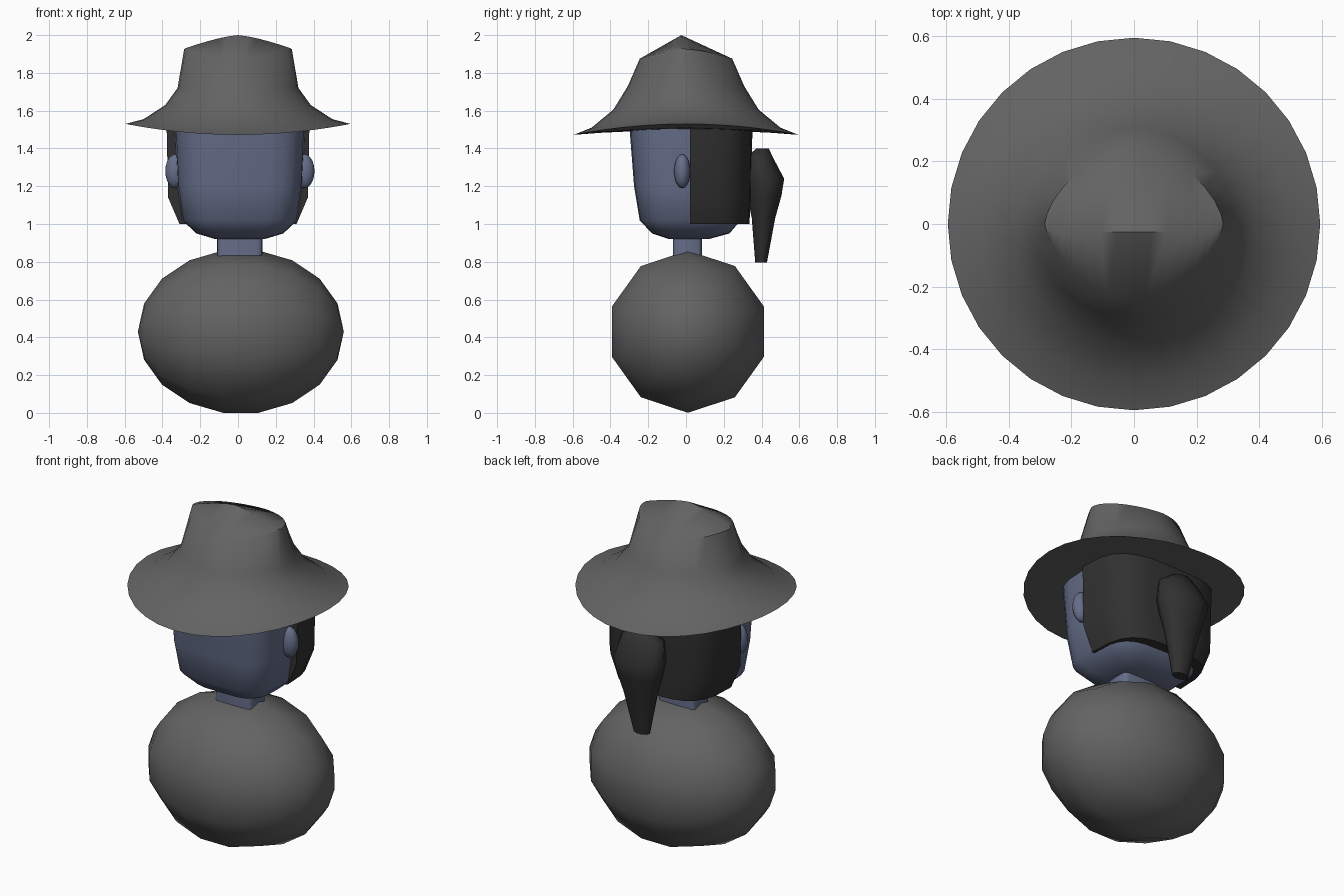
import bpy, bmesh, math
from math import cos, sin, pi
from mathutils import Matrix

if "Cube" in bpy.data.objects:
    bpy.data.objects.remove(bpy.data.objects["Cube"])

CX = 0.01


def material(name, rgb):
    m = bpy.data.materials.new(name)
    m.diffuse_color = (*rgb, 1)
    m.use_nodes = True
    m.node_tree.nodes["Principled BSDF"].inputs["Base Color"].default_value = m.diffuse_color
    return m


skin = material("skin", (0.13, 0.155, 0.25))
cloth = material("dark_grey", (0.125, 0.125, 0.125))
black = material("black", (0.03, 0.03, 0.03))


def finish(name, bm, mat, angle=40):
    bmesh.ops.remove_doubles(bm, verts=bm.verts, dist=1e-4)
    bmesh.ops.recalc_face_normals(bm, faces=bm.faces)
    me = bpy.data.meshes.new(name)
    bm.to_mesh(me)
    bm.free()
    ob = bpy.data.objects.new(name, me)
    bpy.context.collection.objects.link(ob)
    me.materials.append(mat)
    bpy.ops.object.select_all(action='DESELECT')
    ob.select_set(True)
    bpy.context.view_layer.objects.active = ob
    bpy.ops.object.shade_smooth_by_angle(angle=math.radians(angle))
    return ob


def loft(name, rings, mat, first=True, last=True, angle=40):
    bm = bmesh.new()
    vs = [[bm.verts.new(p) for p in ring] for ring in rings]
    n = len(vs[0])
    for a, b in zip(vs, vs[1:]):
        for i in range(n):
            j = (i + 1) % n
            bm.faces.new((a[i], a[j], b[j], b[i]))
    if first:
        bm.faces.new(vs[0])
    if last:
        bm.faces.new(vs[-1])
    return finish(name, bm, mat, angle)


def rounded(t, e):
    c, s = cos(t), sin(t)
    return (math.copysign(abs(c) ** (2 / e), c), math.copysign(abs(s) ** (2 / e), s))


def ring(z, rx, y0, y1, n=24, e=3.6):
    pts = [rounded(2 * pi * i / n, e) for i in range(n)]
    return [(CX + rx * x, (y0 + y1) / 2 + (y1 - y0) / 2 * y, z) for x, y in pts]


def ellipsoid(name, centre, radii, segs, rings, mat, turn=None, angle=60):
    bm = bmesh.new()
    bmesh.ops.create_uvsphere(bm, u_segments=segs, v_segments=rings, radius=1)
    if turn:
        bm.transform(turn)
    bm.transform(Matrix.Translation(centre) @ Matrix.Diagonal((*radii, 1)))
    return finish(name, bm, mat, angle)


# Round body, poles on the x axis, vertex row at the top
turn = Matrix.Rotation(pi / 10, 4, 'X') @ Matrix.Rotation(pi / 2, 4, 'Y')
ellipsoid("body", (0.015, 0.01, 0.43), (0.545, 0.43, 0.436), 10, 9, cloth, turn)

# Neck
loft("neck", [ring(0.78, 0.12, -0.07, 0.085, 16, 7), ring(1.0, 0.12, -0.07, 0.085, 16, 7)], skin)

# Head
loft("head", [ring(*r) for r in (
    (0.92, 0.13, -0.09, 0.12), (0.95, 0.23, -0.18, 0.23), (1.02, 0.305, -0.245, 0.29),
    (1.2, 0.33, -0.275, 0.32), (1.52, 0.345, -0.30, 0.335))], skin, angle=60)

# Ears
for side, label in ((-1, "left"), (1, "right")):
    ellipsoid("ear_" + label, (CX + side * 0.342, -0.02, 1.28), (0.053, 0.043, 0.09), 16, 10, skin)

# Hair around the back of the head
hair = []
for z, rx, y1 in ((1.0, 0.31, 0.335), (1.14, 0.37, 0.345), (1.52, 0.378, 0.352)):
    pts = [rounded(pi * i / 12, 3.2) for i in range(13)]
    hair.append([(rx * x, 0.02 + (y1 - 0.02) * max(y, 0), z) for x, y in pts])
loft("back_hair", hair, black)

# Ponytail
loft("ponytail", [ring(z, rx, y0, y1, 10, 2) for z, rx, y0, y1 in (
    (0.795, 0.05, 0.365, 0.43), (1.03, 0.105, 0.345, 0.475), (1.15, 0.14, 0.32, 0.51),
    (1.24, 0.16, 0.31, 0.525), (1.35, 0.135, 0.315, 0.465), (1.40, 0.06, 0.37, 0.44))], black, angle=60)

# Hat: underside, curved brim rising at the sides, crown pinched to a crosswise ridge
hat = []
for rx, zx, ry, zy, yc, e in (
        (0.30, 1.50, 0.30, 1.49, 0, 2), (0.45, 1.508, 0.45, 1.483, 0, 2),
        (0.595, 1.53, 0.595, 1.472, 0, 2), (0.50, 1.555, 0.50, 1.51, 0, 2),
        (0.385, 1.63, 0.385, 1.605, 0, 2), (0.32, 1.72, 0.308, 1.73, 0, 1.9),
        (0.285, 1.925, 0.245, 1.875, 0, 1.6), (0.278, 1.93, 0, 2.0, -0.025, 2)):
    pts = []
    for i in range(32):
        t = 2 * pi * i / 32
        x, y = rounded(t, e)
        pts.append((rx * x, yc + ry * y, zy + (zx - zy) * abs(cos(t)) ** (1.4 if ry == 0 else 2)))
    hat.append(pts)
loft("hat", hat, cloth, last=False, angle=50)
